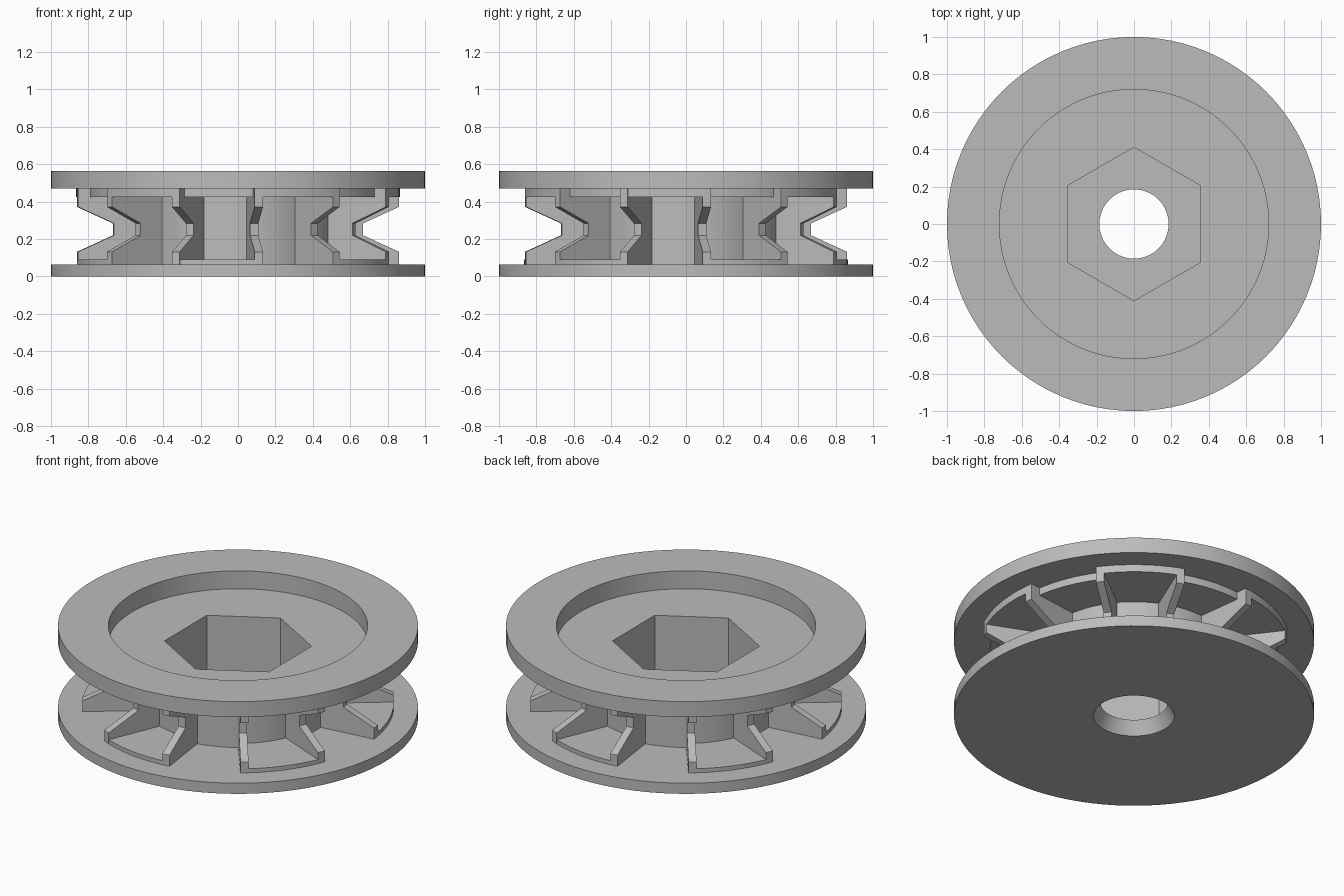
import bpy, bmesh, math
from mathutils import Matrix, Vector

cube = bpy.data.objects.get("Cube")
if cube:
    bpy.data.objects.remove(cube, do_unlink=True)

grey = bpy.data.materials.new("plain grey")
grey.use_nodes = True
COLOUR = (0.5, 0.5, 0.5, 1)
grey.diffuse_color = COLOUR
grey.node_tree.nodes["Principled BSDF"].inputs["Base Color"].default_value = COLOUR

SEGMENTS = 96
RIBS = 12
STEP = 360 / RIBS
FIRST_RIB = 7.4      # angle of the first rib, degrees from +x
RIM = 0.865          # outer radius of ribs and sector plates
HUB = 0.53
FLOOR, CEILING = 0.065, 0.425


def finish(bm, name, smooth=True):
    bmesh.ops.recalc_face_normals(bm, faces=bm.faces)
    mesh = bpy.data.meshes.new(name)
    bm.to_mesh(mesh)
    bm.free()
    obj = bpy.data.objects.new(name, mesh)
    bpy.context.collection.objects.link(obj)
    mesh.materials.append(grey)
    if smooth:
        shade(obj)
    return obj


def shade(obj):
    bpy.ops.object.select_all(action="DESELECT")
    obj.select_set(True)
    bpy.context.view_layer.objects.active = obj
    bpy.ops.object.shade_smooth_by_angle(angle=math.radians(30))


def sweep(bm, profile, start=0, end=360):
    """Turn a closed (radius, height) outline about z, with end caps if partial."""
    full = end - start >= 360
    count = max(1, round(SEGMENTS * (end - start) / 360))
    loops = []
    for i in range(count if full else count + 1):
        a = math.radians(start + (end - start) * i / count)
        loops.append([bm.verts.new((r * math.cos(a), r * math.sin(a), z)) for r, z in profile])
    pairs = list(zip(loops, loops[1:]))
    if full:
        pairs.append((loops[-1], loops[0]))
    n = len(profile)
    for one, two in pairs:
        for j in range(n):
            k = (j + 1) % n
            bm.faces.new((one[j], two[j], two[k], one[k]))
    if not full:
        bm.faces.new(loops[0])
        bm.faces.new(loops[-1][::-1])


# Spool body: base disc, hub, upper flange with round recess, tapered bore
bm = bmesh.new()
sweep(bm, [(0.185, 0.455), (0.72, 0.455), (0.72, 0.565), (1, 0.565), (1, 0.47),
           (0.8, 0.47), (0.8, CEILING), (HUB, CEILING), (HUB, FLOOR), (1, FLOOR),
           (1, 0), (0.225, 0), (0.185, 0.08)])
body = finish(bm, "spool_body", smooth=False)

# Hexagonal socket cut down through the hub
bm = bmesh.new()
bmesh.ops.create_cone(bm, cap_ends=True, segments=6, radius1=0.41, radius2=0.41, depth=0.6,
                      matrix=Matrix.Translation((0, 0, 0.38)))
corner = max(bm.verts, key=lambda v: v.co.y)
turn = math.pi / 2 - math.atan2(corner.co.y, corner.co.x)
bmesh.ops.rotate(bm, verts=bm.verts, cent=(0, 0, 0), matrix=Matrix.Rotation(turn, 3, "Z"))
cutter = finish(bm, "socket_cutter", smooth=False)
cutter.hide_render = True
cut = body.modifiers.new("socket", "BOOLEAN")
cut.operation = "DIFFERENCE"
cut.solver = "EXACT"
cut.object = cutter
bpy.context.view_layer.objects.active = body
bpy.ops.object.modifier_apply(modifier=cut.name)
bpy.data.objects.remove(cutter, do_unlink=True)
shade(body)

# Radial ribs with a V-shaped notch in the outer edge
RIB = [(0.5, 0.05), (RIM, 0.05), (RIM, 0.132), (0.672, 0.22), (0.672, 0.284),
       (RIM, 0.372), (RIM, 0.48), (0.75, 0.48), (0.75, 0.44), (0.5, 0.44)]
bm = bmesh.new()
for i in range(RIBS):
    a = math.radians(FIRST_RIB + STEP * i)
    out = Vector((math.cos(a), math.sin(a), 0))
    side = Vector((-math.sin(a), math.cos(a), 0)) * 0.0225
    face = bm.faces.new([bm.verts.new(out * r - side + Vector((0, 0, z))) for r, z in RIB])
    grown = bmesh.ops.extrude_face_region(bm, geom=[face], use_keep_orig=True)["geom"]
    moved = [v for v in grown if isinstance(v, bmesh.types.BMVert)]
    bmesh.ops.translate(bm, verts=moved, vec=side * 2)
finish(bm, "notched_ribs", smooth=False)

# Sector plates between ribs, alternately on the base and under the flange
lower, upper = bmesh.new(), bmesh.new()
for i in range(RIBS):
    start = FIRST_RIB + STEP * i
    if i % 2 == 0:
        sweep(lower, [(0.5, 0.05), (RIM, 0.05), (RIM, 0.09), (0.5, 0.09)], start, start + STEP)
    else:
        sweep(upper, [(0.78, CEILING), (RIM, CEILING), (RIM, 0.48), (0.78, 0.48)],
              start, start + STEP)
finish(lower, "lower_sector_plates")
finish(upper, "upper_sector_plates")
